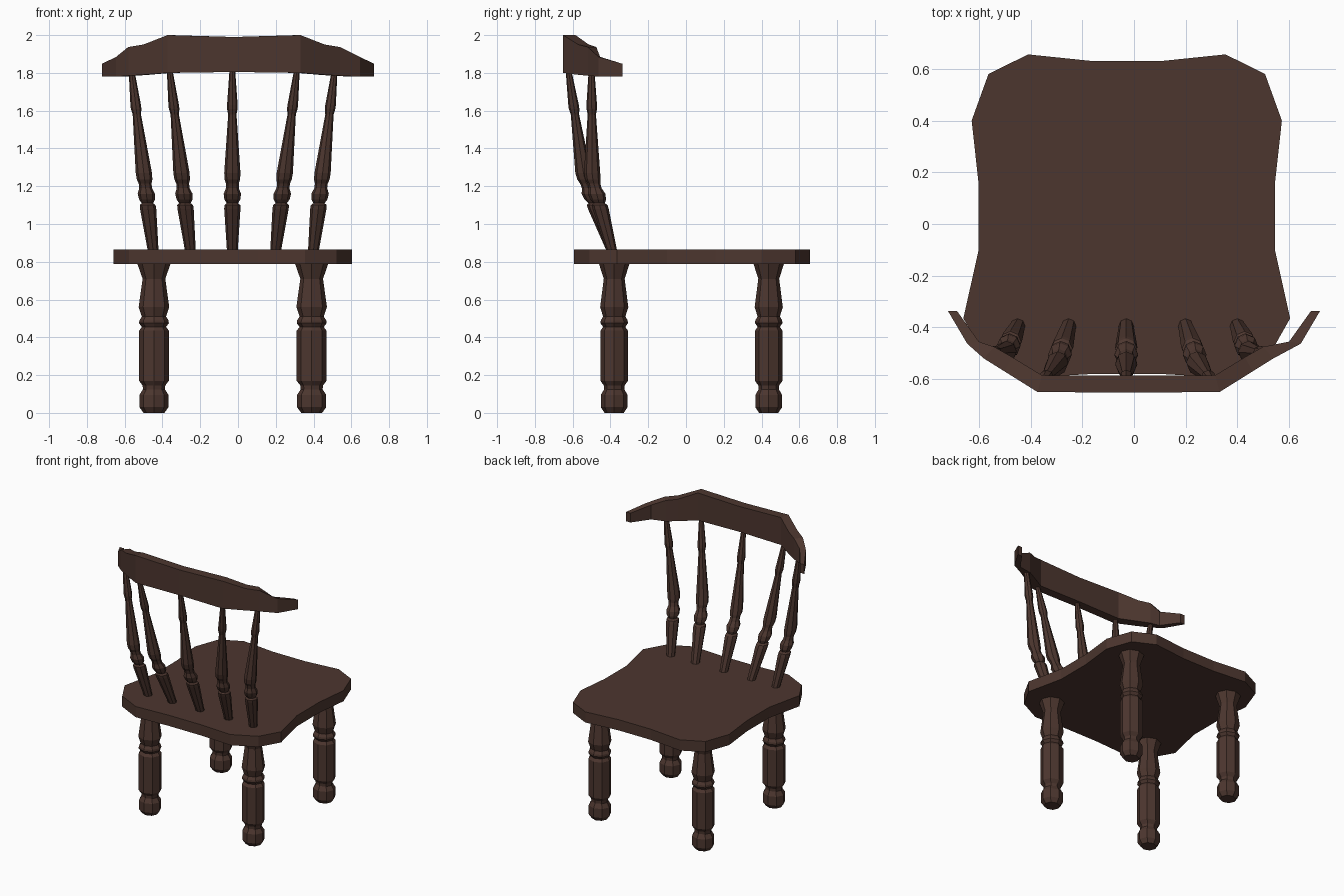
import bpy, bmesh, math
from mathutils import Vector

if "Cube" in bpy.data.objects:
    bpy.data.objects.remove(bpy.data.objects["Cube"])

wood = bpy.data.materials.new("dark_brown_wood")
wood.diffuse_color = (0.073, 0.037, 0.028, 1)
wood.use_nodes = True
wood.node_tree.nodes["Principled BSDF"].inputs["Base Color"].default_value = wood.diffuse_color


def finish(name, bm):
    bmesh.ops.recalc_face_normals(bm, faces=bm.faces)
    mesh = bpy.data.meshes.new(name)
    bm.to_mesh(mesh)
    bm.free()
    mesh.materials.append(wood)
    obj = bpy.data.objects.new(name, mesh)
    bpy.context.collection.objects.link(obj)
    return obj


def loft(name, rings):
    """Bridge closed rings of equal length and cap both ends."""
    bm = bmesh.new()
    rows = [[bm.verts.new(p) for p in ring] for ring in rings]
    n = len(rows[0])
    for a, b in zip(rows, rows[1:]):
        for i in range(n):
            j = (i + 1) % n
            bm.faces.new((a[i], a[j], b[j], b[i]))
    bm.faces.new(rows[0])
    bm.faces.new(rows[-1])
    return finish(name, bm)


def turned(name, profile, axis, ysquash=1.0, sides=8):
    """Turned wood: (z, radius) profile around the axis(z) -> (x, y)."""
    rings = []
    for z, r in profile:
        cx, cy = axis(z)
        rings.append([(cx + r * math.cos(math.tau * i / sides),
                       cy + r * ysquash * math.sin(math.tau * i / sides), z)
                      for i in range(sides)])
    return loft(name, rings)


# Seat: half outline mirrored about its own centre line
SEAT_X = -0.028
half = [(0.13, 0.63), (0.382, 0.656), (0.535, 0.58), (0.6, 0.40), (0.573, 0.155),
        (0.573, -0.10), (0.632, -0.365), (0.55, -0.51), (0.382, -0.594), (0.13, -0.58)]
outline = half + [(-x, y) for x, y in reversed(half)]
loft("seat", [[(x + SEAT_X, y, z) for x, y in outline] for z in (0.787, 0.865)])

# Legs
leg_profile = [(0, 0.055), (0.03, 0.077), (0.095, 0.077), (0.125, 0.058), (0.145, 0.06),
               (0.17, 0.079), (0.435, 0.079), (0.455, 0.064), (0.475, 0.079),
               (0.49, 0.077), (0.51, 0.064), (0.56, 0.081), (0.71, 0.06), (0.79, 0.088)]
for side, x in (("left", -0.445), ("right", 0.39)):
    for end, y in (("front", -0.38), ("back", 0.438)):
        turned(f"{end}_{side}_leg", leg_profile, lambda z: (x, y), 0.92)

# Spindles: splayed sideways, leaning with a bend in the middle
spindle_profile = [(0.85, 0.028), (1.08, 0.043), (1.10, 0.042), (1.11, 0.03), (1.13, 0.042),
                   (1.16, 0.046), (1.19, 0.034), (1.215, 0.034), (1.235, 0.041),
                   (1.27, 0.043), (1.58, 0.022), (1.61, 0.028), (1.63, 0.028), (1.83, 0.014)]
Z0, Z1, Z2 = 0.865, 1.25, 1.80
spindles = [(-0.45, -0.562, -0.497, -0.50), (-0.253, -0.36, -0.54, -0.62),
            (-0.03, -0.03, -0.54, -0.62), (0.20, 0.31, -0.54, -0.62),
            (0.40, 0.51, -0.497, -0.50)]
for i, (x0, x1, ymid, ytop) in enumerate(spindles, 1):
    def axis(z):
        x = x0 + (x1 - x0) * (z - Z0) / (Z2 - Z0)
        if z < Z1:
            return x, -0.395 + (ymid + 0.395) * (z - Z0) / (Z1 - Z0)
        return x, ymid + (ytop - ymid) * (z - Z1) / (Z2 - Z1)
    turned(f"spindle_{i}", spindle_profile, axis)

# Curved top rail: stations of outer x, y, inner x, y, bottom z, top z
stations = [(0.72, -0.336, 0.685, -0.336, 1.78, 1.848),
            (0.645, -0.463, 0.60, -0.455, 1.78, 1.885),
            (0.56, -0.52, 0.52, -0.475, 1.785, 1.937),
            (0.48, -0.57, 0.45, -0.515, 1.79, 1.95),
            (0.352, -0.65, 0.335, -0.585, 1.80, 2.0),
            (0.0, -0.652, 0.0, -0.587, 1.805, 1.99)]
path = [(1, s) for s in stations] + [(-1, s) for s in reversed(stations[:-1])]
rings = []
for sign, (ox, oy, ix, iy, zb, zt) in path:
    shift = 0 if ox > 0.6 else -0.021
    o, n = sign * ox + shift, sign * ix + shift
    rings.append([(o, oy, zb), (n, iy, zb), (n, iy, zt), (o, oy, zt)])
loft("top_rail", rings)
